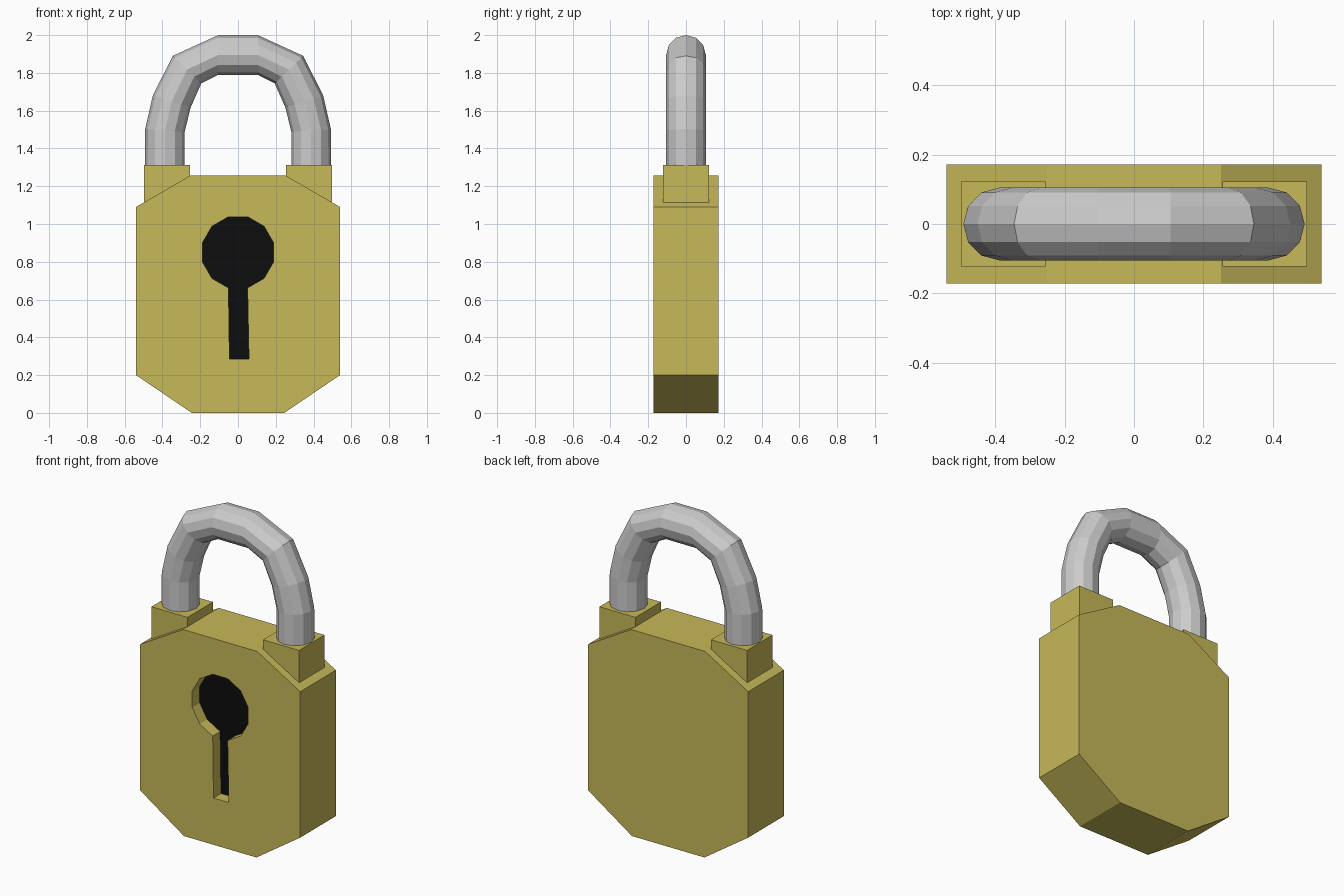
import bpy, bmesh, math
from mathutils import Vector

if "Cube" in bpy.data.objects:
    bpy.data.objects.remove(bpy.data.objects["Cube"])


def material(name, color):
    m = bpy.data.materials.new(name)
    m.diffuse_color = (*color, 1)
    m.use_nodes = True
    m.node_tree.nodes["Principled BSDF"].inputs["Base Color"].default_value = m.diffuse_color
    return m


def finish(name, bm, *mats):
    bmesh.ops.recalc_face_normals(bm, faces=bm.faces)
    me = bpy.data.meshes.new(name)
    bm.to_mesh(me)
    bm.free()
    for m in mats:
        me.materials.append(m)
    ob = bpy.data.objects.new(name, me)
    bpy.context.collection.objects.link(ob)
    return ob


def prism(name, outline, y0, y1, *mats):
    """Extrude an (x, z) outline from y0 to y1."""
    bm = bmesh.new()
    face = bm.faces.new([bm.verts.new((x, y0, z)) for x, z in outline])
    ext = bmesh.ops.extrude_face_region(bm, geom=[face], use_keep_orig=True)
    verts = [g for g in ext["geom"] if isinstance(g, bmesh.types.BMVert)]
    bmesh.ops.translate(bm, verts=verts, vec=(0, y1 - y0, 0))
    return finish(name, bm, *mats)


brass = material("brass", (0.57, 0.48, 0.10))
black = material("black", (0.004, 0.004, 0.004))

# Body: chamfered slab
body = prism("body", [(-0.54, 0.20), (-0.245, 0), (0.245, 0), (0.54, 0.20),
                      (0.54, 1.09), (0.25, 1.258), (-0.25, 1.258), (-0.54, 1.09)],
             -0.172, 0.172, brass, black)

# Keyhole: twelve-sided hole whose bottom edge runs down into the slot
FLOOR = -0.10
keyhole = [(0.195 * math.cos(a), 0.85 + 0.195 * math.sin(a))
           for a in (math.radians(-75 + 30 * i) for i in range(12))]
keyhole += [(-0.045, 0.285), (0.058, 0.285)]
cutter = prism("keyhole_cutter", keyhole, -0.3, FLOOR, brass)
cutter.hide_render = True

cut = body.modifiers.new("keyhole", "BOOLEAN")
cut.operation = "DIFFERENCE"
cut.solver = "EXACT"
cut.object = cutter
bpy.context.view_layer.objects.active = body
bpy.ops.object.modifier_apply(modifier=cut.name)
bpy.data.objects.remove(cutter)

# Black keyhole floor
for p in body.data.polygons:
    on_floor = abs(p.center.y - FLOOR) < 1e-3 and abs(p.normal.y) > 0.9
    p.material_index = 1 if on_floor else 0

# Collars where the shackle enters the body
for side, s in (("left", -1), ("right", 1)):
    prism(side + "_collar", [(s * 0.255, 1.05), (s * 0.498, 1.05),
                             (s * 0.498, 1.312), (s * 0.255, 1.312)],
          -0.123, 0.123, brass)

# Shackle: twelve-sided tube; each ring is centre x, z and its outward tilt
half = [(0.387, 1.25, 0), (0.387, 1.495, 4), (0.351, 1.648, 18),
        (0.27, 1.817, 44), (0.105, 1.895, 90)]
path = half + [(-x, z, 180 - t) for x, z, t in reversed(half)]
SIDES, R = 12, 0.105
bm = bmesh.new()
rings = []
for x, z, tilt in path:
    t = math.radians(tilt)
    out = Vector((math.cos(t), 0, math.sin(t)))
    ring = []
    for i in range(SIDES):
        a = math.tau * i / SIDES
        ring.append(bm.verts.new(Vector((x, 0, z)) + R * (
            math.cos(a) * out + math.sin(a) * Vector((0, 1, 0)))))
    rings.append(ring)
for a, b in zip(rings, rings[1:]):
    for i in range(SIDES):
        j = (i + 1) % SIDES
        bm.faces.new((a[i], a[j], b[j], b[i]))
bm.faces.new(rings[0])
bm.faces.new(rings[-1])
finish("shackle", bm)
